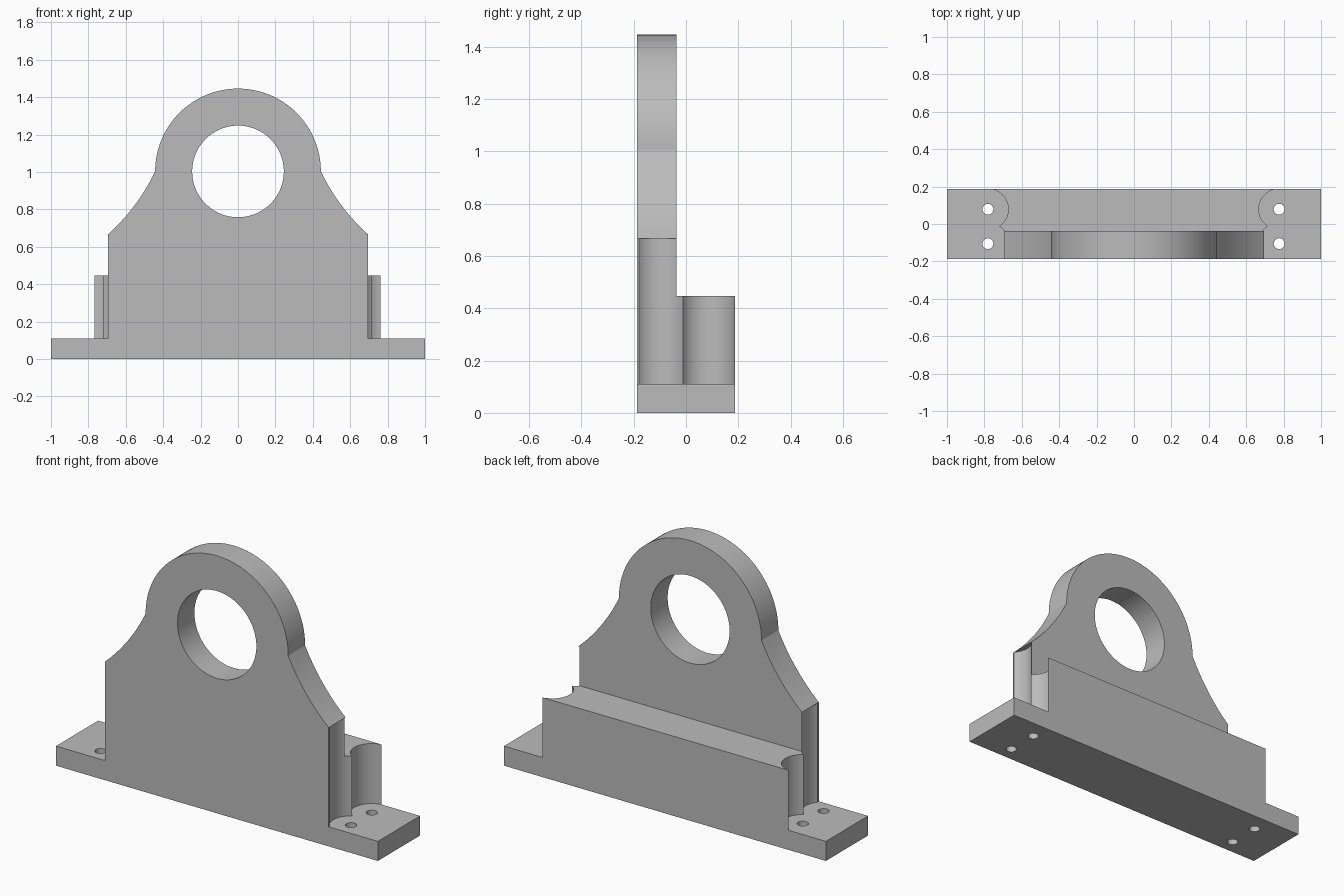
import bpy, bmesh, math
from mathutils import Vector

default = bpy.data.objects.get("Cube")
if default:
    bpy.data.objects.remove(default, do_unlink=True)

grey = bpy.data.materials.new("plain grey")
grey.use_nodes = True
grey.diffuse_color = (0.5, 0.5, 0.5, 1)
grey.node_tree.nodes["Principled BSDF"].inputs["Base Color"].default_value = (0.5, 0.5, 0.5, 1)

FRONT, BACK = -0.187, 0.187
PLATE_BACK = -0.037
BASE_TOP, BLOCK_TOP, SHOULDER = 0.11, 0.447, 0.667
BORE_Z = 1.003
HOLES_X = (-0.781, 0.776)
HOLES = ((-0.105, 0.111), (0.079, 0.109))  # y and clearance radius


def extrude(name, points, direction):
    """Solid made by sweeping a closed outline along a direction."""
    bm = bmesh.new()
    face = bm.faces.new([bm.verts.new(p) for p in points])
    swept = bmesh.ops.extrude_face_region(bm, geom=[face])["geom"]
    bmesh.ops.translate(bm, vec=Vector(direction),
                        verts=[v for v in swept if isinstance(v, bmesh.types.BMVert)])
    bmesh.ops.recalc_face_normals(bm, faces=bm.faces)
    mesh = bpy.data.meshes.new(name)
    bm.to_mesh(mesh)
    bm.free()
    mesh.materials.append(grey)
    obj = bpy.data.objects.new(name, mesh)
    bpy.context.collection.objects.link(obj)
    return obj


def box(name, x0, x1, y0, y1, z0, z1):
    outline = [(x0, y0, z0), (x1, y0, z0), (x1, y1, z0), (x0, y1, z0)]
    return extrude(name, outline, (0, 0, z1 - z0))


def circle(radius, steps=64):
    for i in range(steps):
        a = math.tau * i / steps
        yield radius * math.cos(a), radius * math.sin(a)


def upright_cylinder(name, x, y, radius, z0, z1):
    outline = [(x + u, y + v, z0) for u, v in circle(radius)]
    return extrude(name, outline, (0, 0, z1 - z0))


def cut(obj, cutters):
    for cutter in cutters:
        mod = obj.modifiers.new("cut", "BOOLEAN")
        mod.operation = "DIFFERENCE"
        mod.solver = "EXACT"
        mod.object = cutter
        bpy.context.view_layer.objects.active = obj
        bpy.ops.object.modifier_apply(modifier=mod.name)


# Base, block and upright plate
base = box("base", -1, 1, FRONT, BACK, 0, BASE_TOP)
block = box("rear_block", -0.78, 0.766, PLATE_BACK, BACK, BASE_TOP, BLOCK_TOP)

top, shoulder = Vector((0.443, BORE_Z)), Vector((0.694, SHOULDER))
bend = Vector((0.536, 0.811))
side = [Vector((0.694, BASE_TOP))]
for i in range(17):
    t = i / 16
    side.append(shoulder * (1 - t) ** 2 + bend * 2 * t * (1 - t) + top * t ** 2)
crown = [(0.443 * math.cos(math.pi * i / 64), BORE_Z + 0.443 * math.sin(math.pi * i / 64))
         for i in range(1, 64)]
outline = [tuple(p) for p in side] + crown + [(-p.x, p.y) for p in reversed(side)]
plate = extrude("upright_plate", [(x, FRONT, z) for x, z in outline],
                (0, PLATE_BACK - FRONT, 0))

# Bore, bolt holes and clearance for the bolt heads
bore = extrude("bore_cutter", [(u, -0.4, BORE_Z + v) for u, v in circle(0.245, 96)], (0, 0.8, 0))
bolts, clearances = [], []
for x in HOLES_X:
    for y, radius in HOLES:
        bolts.append(upright_cylinder("bolt_cutter", x, y, 0.029, -0.1, 0.3))
        clearances.append(upright_cylinder("clearance_cutter", x, y, radius, 0.05, SHOULDER))
cut(base, bolts)
cut(block, clearances)
cut(plate, [bore] + clearances)
for cutter in [bore] + bolts + clearances:
    bpy.data.objects.remove(cutter, do_unlink=True)

# Smooth round walls with sharp edges
for obj in (base, block, plate):
    bpy.ops.object.select_all(action="DESELECT")
    obj.select_set(True)
    bpy.context.view_layer.objects.active = obj
    bpy.ops.object.shade_smooth_by_angle(angle=math.radians(20))
